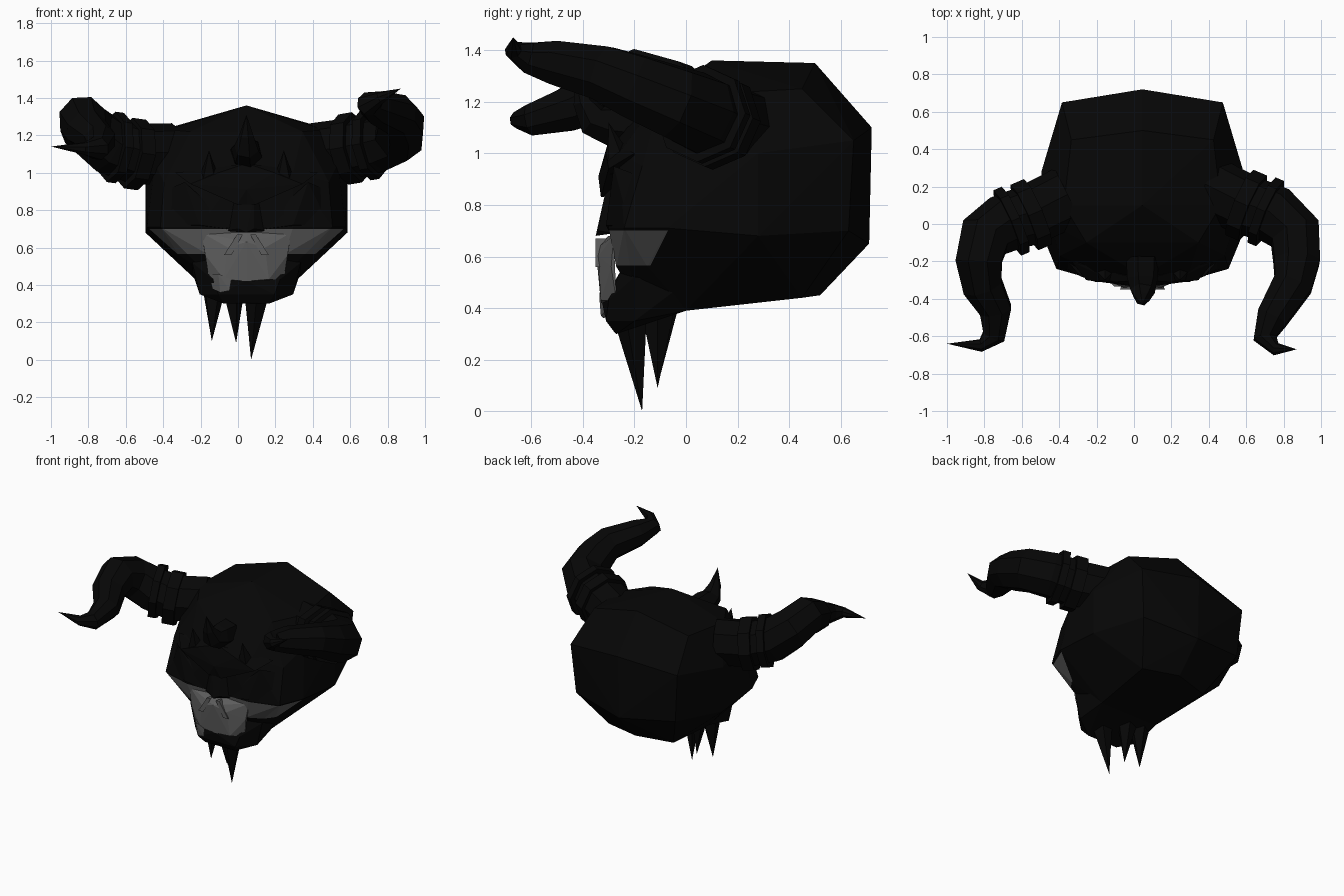
import bpy, bmesh, math
from mathutils import Vector

if "Cube" in bpy.data.objects:
    bpy.data.objects.remove(bpy.data.objects["Cube"])

MIDDLE = .045  # the head's own centre line
MIRROR = {"left": 1, "right": -1}


def material(name, value):
    mat = bpy.data.materials.new(name)
    mat.use_nodes = True
    colour = (value, value, value, 1)
    mat.diffuse_color = colour
    mat.node_tree.nodes["Principled BSDF"].inputs["Base Color"].default_value = colour
    return mat


black = material("charcoal black", .002)
grey = material("bone grey", .11)


def finish(name, bm, *materials):
    """Turn a bmesh into a named, coloured object."""
    bmesh.ops.recalc_face_normals(bm, faces=bm.faces)
    mesh = bpy.data.meshes.new(name)
    bm.to_mesh(mesh)
    bm.free()
    for mat in materials:
        mesh.materials.append(mat)
    bpy.context.collection.objects.link(bpy.data.objects.new(name, mesh))


def hull(points, sides=MIRROR.values()):
    """Convex solid around points mirrored about the head's centre line."""
    bm = bmesh.new()
    for spot in sorted({(MIDDLE + side * x, y, z) for x, y, z in points for side in sides}):
        bm.verts.new(spot)
    bmesh.ops.convex_hull(bm, input=bm.verts[:])
    loose = [vert for vert in bm.verts if not vert.link_faces]
    bmesh.ops.delete(bm, geom=loose, context='VERTS')
    return bm


def hull_pair(name, points, mat):
    for label, side in MIRROR.items():
        finish(label + "_" + name, hull(points, [side]), mat)


def cone(name, start, end, start_radius, end_radius=0, sides=5):
    """Straight cone or band between two points."""
    start, end = Vector(start), Vector(end)
    axis = end - start
    bpy.ops.mesh.primitive_cone_add(
        vertices=sides, radius1=start_radius, radius2=end_radius, depth=axis.length,
        location=(start + end) / 2, rotation=axis.to_track_quat('Z', 'Y').to_euler())
    bpy.context.object.name = name
    bpy.context.object.data.materials.append(black)


def horn(name, path, radius, sides=8):
    """Faceted tube that follows a path and narrows to a point."""
    bm = bmesh.new()
    path = [Vector(point) for point in path]
    last = len(path) - 1
    rings, old, normal = [], None, None
    for i, point in enumerate(path):
        tangent = (path[min(i + 1, last)] - path[max(i - 1, 0)]).normalized()
        if old is None:
            normal = tangent.orthogonal().normalized()
        else:
            normal = old.rotation_difference(tangent) @ normal
        old, across = tangent, tangent.cross(normal)
        width = radius * (1 - (i / last) ** 2)
        angles = [math.tau * k / sides for k in range(sides)]
        rings.append([bm.verts.new(point + width * (normal * math.cos(a) + across * math.sin(a)))
                      for a in angles])
    for near, far in zip(rings, rings[1:]):
        for k in range(sides):
            bm.faces.new((near[k - 1], near[k], far[k], far[k - 1]))
    bm.faces.new(rings[0])
    bmesh.ops.remove_doubles(bm, verts=bm.verts[:], dist=.001)
    finish(name, bm, black)


# Skull: crown, back, sides, underside, then face
skull = hull([
    (0, .1, 1.36), (0, .5, 1.35), (.38, .45, 1.25), (.42, .1, 1.23), (.3, -.1, 1.22),
    (0, .72, 1.1), (0, .71, .65), (.43, .65, 1.05), (.4, .63, .7),
    (.54, .28, 1), (.54, .28, .68), (.53, -.07, .71), (.49, 0, 1.05),
    (.26, .45, .44), (.23, 0, .39), (0, .52, .45),
    (0, -.28, 1.05), (.25, -.26, 1), (.44, -.17, .95), (0, -.29, .8),
    (.46, -.24, .71), (.25, -.3, .71), (.36, -.15, .56), (.2, -.27, .56), (.2, -.2, .45)])

# Pale cheek band: cut the skull along its edges, then colour what lies between
band_low, band_high = .565, .7
back_corner, back_normal = Vector((0, -.07, band_high)), Vector((0, 2, -1))
for corner, normal in (((0, 0, band_low), (0, 0, 1)), ((0, 0, band_high), (0, 0, 1)),
                       (back_corner, back_normal)):
    bmesh.ops.bisect_plane(skull, geom=skull.verts[:] + skull.edges[:] + skull.faces[:],
                           plane_co=corner, plane_no=normal)
for face in skull.faces:
    centre = face.calc_center_median()
    in_front = (centre - back_corner).dot(back_normal) < 0
    face.material_index = int(in_front and band_low < centre.z < band_high)
finish("skull", skull, black, grey)

# Lower jaw
finish("jaw", hull([
    (.29, -.2, .52), (.3, 0, .5), (.25, -.2, .35), (.23, 0, .39), (.2, -.25, .55),
    (.12, -.27, .3), (0, -.28, .31), (.15, -.31, .35), (.18, -.3, .43),
    (0, -.325, .42)]), black)

# Pale muzzle with one long lower corner
finish("muzzle", hull([
    (0, -.35, .63), (.1, -.34, .6), (0, -.3, .68), (.24, -.28, .68),
    (.22, -.29, .56), (.2, -.27, .43), (.12, -.33, .43), (0, -.33, .42)]), grey)
finish("muzzle_corner", hull([
    (.2, -.28, .46), (.18, -.29, .38), (.14, -.32, .36), (.09, -.33, .37),
    (.08, -.335, .43), (.15, -.335, .46), (.12, -.28, .42)], [MIRROR["right"]]), grey)

# Nose: dark bridge and slanting nostril ridges
finish("nose_bridge", hull([
    (.04, -.31, .86), (.09, -.27, .86), (.04, -.34, .7), (0, -.35, .68),
    (.12, -.28, .69)]), black)
hull_pair("nostril_ridge", [
    (.02, -.35, .67), (.05, -.35, .67), (.08, -.35, .56), (.12, -.35, .56),
    (.04, -.3, .67), (.1, -.3, .56)], grey)

# Brows, brow spikes and cheek ridges framing the eye sockets
hull_pair("brow", [
    (0, -.34, .91), (0, -.32, .83), (.05, -.33, .83), (.3, -.3, .94),
    (.38, -.2, 1), (0, -.3, 1.05), (.15, -.31, 1), (.2, -.2, .95)], black)
hull_pair("cheek_ridge", [
    (.1, -.3, .7), (.1, -.28, .74), (.25, -.31, .72), (.33, -.28, .95),
    (.28, -.27, .78), (.44, -.22, .72), (.4, -.2, .92)], black)
for label, side in MIRROR.items():
    x = MIDDLE + side * .2
    cone(label + "_brow_spike", (x, -.25, .93), (x, -.3, 1.12), .07)

# Forehead horn curving up
horn("forehead_horn", [(MIDDLE, y, z) for y, z in (
    (-.18, 1.1), (-.29, 1.11), (-.36, 1.13), (-.4, 1.2), (-.43, 1.31))], .09, 6)

# Side horns, each with its own sweep and two bands near the root
sweeps = {
    "left": [(.4, .2, 1.1), (.6, .1, 1.13), (.75, .05, 1.16), (.86, -.05, 1.2),
             (.87, -.2, 1.26), (.85, -.32, 1.31), (.74, -.5, 1.35), (.7, -.61, 1.37),
             (.76, -.67, 1.4), (.87, -.67, 1.45)],
    "right": [(-.35, .15, 1.1), (-.55, .05, 1.1), (-.7, 0, 1.15), (-.8, -.07, 1.23),
              (-.83, -.2, 1.28), (-.81, -.33, 1.23), (-.74, -.46, 1.17), (-.75, -.6, 1.13),
              (-.82, -.65, 1.13), (-1, -.64, 1.14)]}
for label, path in sweeps.items():
    horn(label + "_horn", path, .165)
    root, bend = Vector(path[1]), Vector(path[2])
    along = (bend - Vector(path[0])).normalized()
    for band, place, width in (("inner", 0, .08), ("outer", .7, .05)):
        centre, half = root.lerp(bend, place), along * width / 2
        cone(f"{label}_{band}_horn_band", centre - half, centre + half, .19, .19, 8)

# Chin fangs pointing down
cone("left_fang", (.1, -.21, .36), (.07, -.17, 0), .07)
cone("middle_fang", (-.03, -.11, .4), (-.01, -.11, .09), .07)
cone("right_fang", (-.13, -.1, .4), (-.14, -.11, .1), .07)
